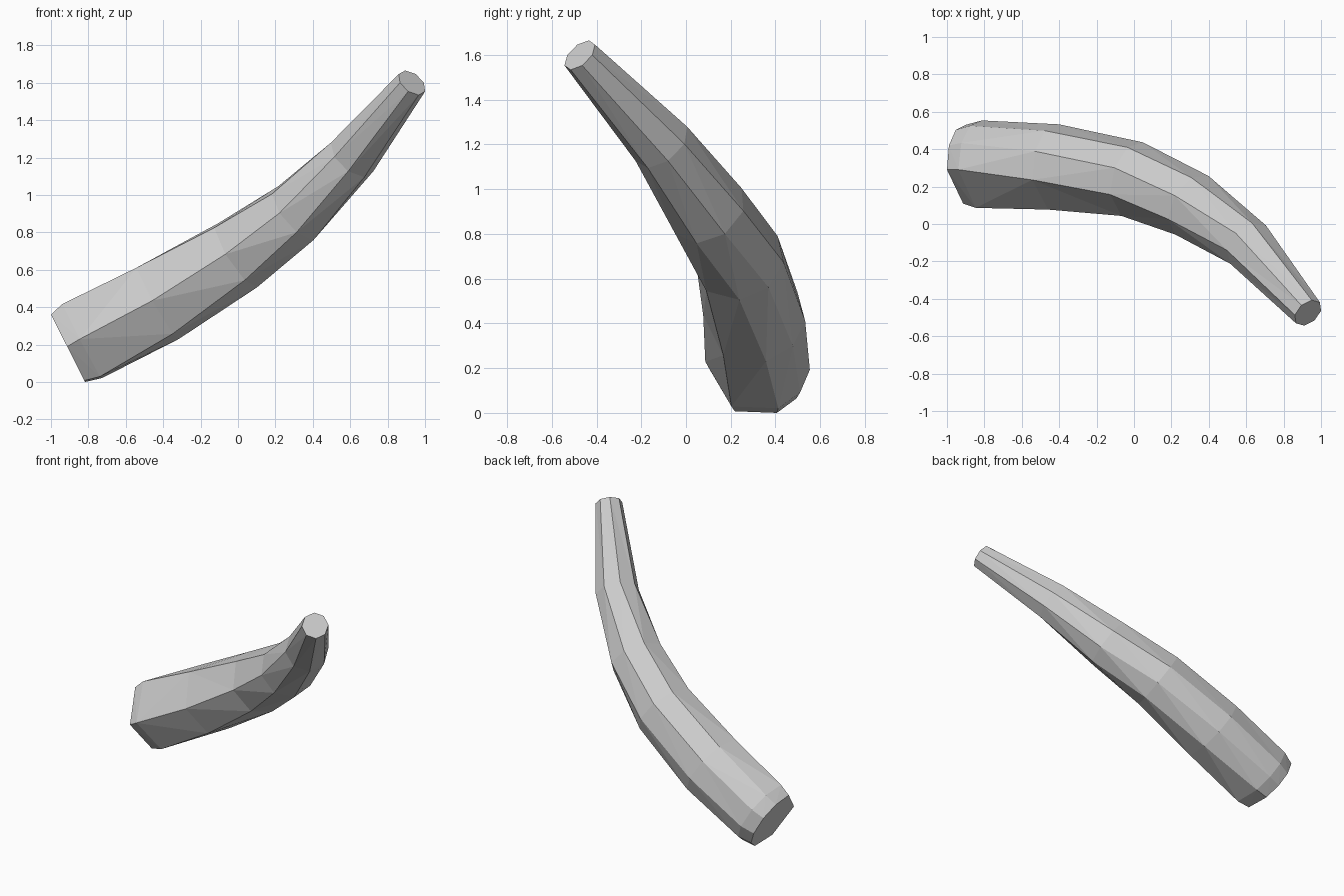
import bpy, bmesh, math
from mathutils import Vector

cube = bpy.data.objects.get("Cube")
if cube:
    bpy.data.objects.remove(cube)

# Plain grey material
grey = bpy.data.materials.new("light_grey")
grey.use_nodes = True
colour = (0.6, 0.6, 0.6, 1)
grey.diffuse_color = colour
grey.node_tree.nodes["Principled BSDF"].inputs["Base Color"].default_value = colour

# Centre line from the thick base to the tip: centre, radius
stations = [
    ((-0.905, 0.32, 0.205), 0.212),
    ((-0.83, 0.32, 0.243), 0.235),
    ((-0.43, 0.305, 0.455), 0.23),
    ((-0.01, 0.24, 0.71), 0.205),
    ((0.31, 0.10, 0.935), 0.18),
    ((0.61, -0.11, 1.235), 0.14),
    ((0.93, -0.475, 1.632), 0.085),
]
# Uneven corners at the base ease into an even octagon by the bend
base_angles = [-5, 30, 62, 98, 175, 241, 294, 325]
even_angles = [0, 45, 90, 135, 180, 225, 270, 315]

centres = [Vector(c) for c, r in stations]
last = len(centres) - 1
bm = bmesh.new()
rings = []
for i, (centre, radius) in enumerate(stations):
    along = (centres[min(i + 1, last)] - centres[max(i - 1, 0)]).normalized()
    up = Vector((0, 0, 1))
    up = (up - along * up.dot(along)).normalized()
    side = up.cross(along)
    blend = min(1, max(0, (i - 1) / 3))
    ring = []
    for a, b in zip(base_angles, even_angles):
        angle = math.radians(a + (b - a) * blend)
        offset = side * math.cos(angle) + up * math.sin(angle)
        ring.append(bm.verts.new(centres[i] + offset * radius))
    rings.append(ring)

# Faceted skin between rings, closed at both ends
for low, high in zip(rings, rings[1:]):
    for k in range(len(low)):
        n = (k + 1) % len(low)
        bm.faces.new((low[k], low[n], high[n], high[k]))
bmesh.ops.triangulate(bm, faces=bm.faces[:])
bm.faces.new(rings[0])
bm.faces.new(rings[-1])
bmesh.ops.recalc_face_normals(bm, faces=bm.faces[:])

# Rest the lowest corner on the ground
floor = min(v.co.z for v in bm.verts)
bmesh.ops.translate(bm, verts=bm.verts[:], vec=(0, 0, -floor))

mesh = bpy.data.meshes.new("curved_horn")
bm.to_mesh(mesh)
bm.free()
mesh.materials.append(grey)
bpy.context.collection.objects.link(bpy.data.objects.new("curved_horn", mesh))
